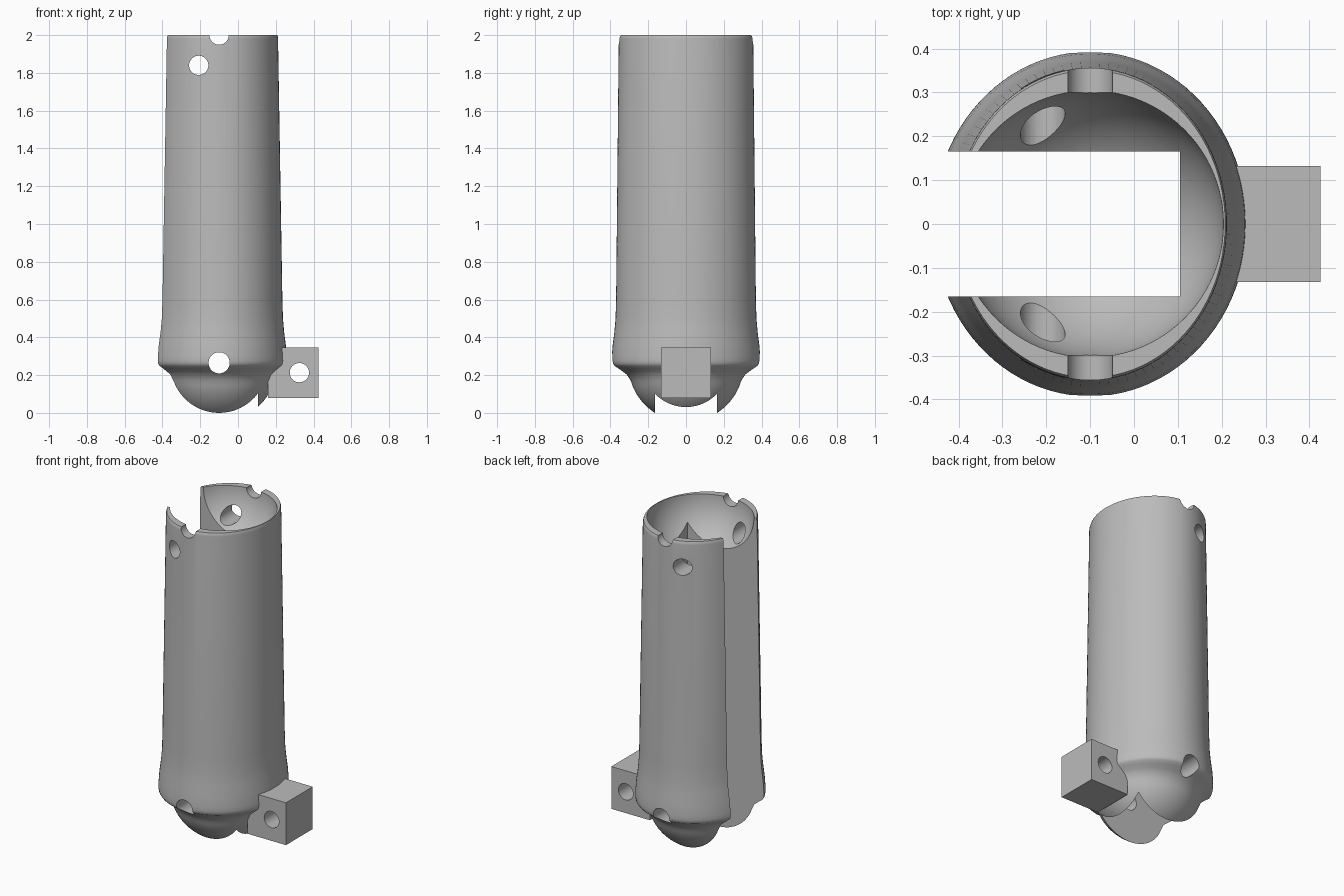
import bpy, bmesh, math
from mathutils import Matrix, Vector

cube = bpy.data.objects.get("Cube")
if cube:
    bpy.data.objects.remove(cube, do_unlink=True)

AXIS_X = -0.1
BALL_R = 0.305
BALL_Z = 0.2565
SEGMENTS = 96

grey = bpy.data.materials.new("plain grey")
grey.use_nodes = True
colour = (0.5, 0.5, 0.5, 1)
grey.diffuse_color = colour
grey.node_tree.nodes["Principled BSDF"].inputs["Base Color"].default_value = colour


def make_object(name, bm):
    bmesh.ops.recalc_face_normals(bm, faces=bm.faces)
    mesh = bpy.data.meshes.new(name)
    bm.to_mesh(mesh)
    bm.free()
    mesh.materials.append(grey)
    obj = bpy.data.objects.new(name, mesh)
    bpy.context.collection.objects.link(obj)
    return obj


def box(name, low, high):
    low, high = Vector(low), Vector(high)
    bm = bmesh.new()
    place = Matrix.Translation((low + high) / 2) @ Matrix.Diagonal((high - low).to_4d())
    bmesh.ops.create_cube(bm, size=1, matrix=place)
    return make_object(name, bm)


def pin_hole(x, z, radius):
    bm = bmesh.new()
    place = Matrix.Translation((x, 0, z)) @ Matrix.Rotation(math.pi / 2, 4, "X")
    bmesh.ops.create_cone(bm, cap_ends=True, segments=40, radius1=radius,
                          radius2=radius, depth=1.2, matrix=place)
    return make_object("pin_hole_cutter", bm)


def cut(target, cutter):
    cutter.hide_render = True
    mod = target.modifiers.new("cut", "BOOLEAN")
    mod.operation = "DIFFERENCE"
    mod.solver = "EXACT"
    mod.object = cutter
    with bpy.context.temp_override(object=target, active_object=target,
                                   selected_objects=[target]):
        bpy.ops.object.modifier_apply(modifier=mod.name)
    bpy.data.objects.remove(cutter, do_unlink=True)


def loft(name, rings):
    """Closed solid through elliptical rings given as (x radius, y radius, z)."""
    bm = bmesh.new()
    loops = []
    for rx, ry, z in rings:
        angles = [math.tau * i / SEGMENTS for i in range(SEGMENTS)]
        loops.append([bm.verts.new((AXIS_X + rx * math.cos(a), ry * math.sin(a), z))
                      for a in angles])
    for a, b in zip(loops, loops[1:]):
        for i in range(SEGMENTS):
            j = (i + 1) % SEGMENTS
            bm.faces.new((a[i], a[j], b[j], b[i]))
    bm.faces.new(loops[0])
    bm.faces.new(loops[-1])
    return make_object(name, bm)


# Rounded lower ball, flaring into a tapered elliptical limb
rings = []
for i in range(1, 17):
    a = math.radians(4.6 * i)
    r = BALL_R * math.sin(a)
    rings.append((r, r, BALL_Z - BALL_R * math.cos(a)))
rings += [(0.303, 0.314, 0.203), (0.318, 0.338, 0.22), (0.335, 0.364, 0.237),
          (0.350, 0.384, 0.25), (0.356, 0.391, 0.26), (0.358, 0.393, 0.275),
          (0.357, 0.393, 0.30), (0.353, 0.388, 0.36), (0.344, 0.379, 0.43),
          (0.338, 0.373, 0.50), (0.335, 0.370, 0.60), (0.312, 0.356, 1.98),
          (0.311, 0.355, 1.99), (0.308, 0.350, 2.0)]
limb = loft("limb_body", rings)

# Spherical socket in the top
bm = bmesh.new()
bmesh.ops.create_uvsphere(bm, u_segments=SEGMENTS, v_segments=48, radius=0.304,
                          matrix=Matrix.Translation((AXIS_X, 0, 2.001)))
cut(limb, make_object("socket_cutter", bm))

# Full-height slot, open towards -x
cut(limb, box("slot_cutter", (-1, -0.165, -1), (0.105, 0.165, 3)))

# Pin holes: top notches, upper pin and lower pivot
for x, z, radius in ((AXIS_X, 2.0, 0.051), (-0.208, 1.84, 0.051), (AXIS_X, 0.265, 0.056)):
    cut(limb, pin_hole(x, z, radius))

# Lug block with its own pin hole
lug = box("lug_block", (0.158, -0.132, 0.08), (0.425, 0.132, 0.345))
cut(lug, pin_hole(0.325, 0.213, 0.051))

for obj in (limb, lug):
    bpy.ops.object.select_all(action="DESELECT")
    obj.select_set(True)
    bpy.context.view_layer.objects.active = obj
    bpy.ops.object.shade_smooth_by_angle(angle=math.radians(30))
